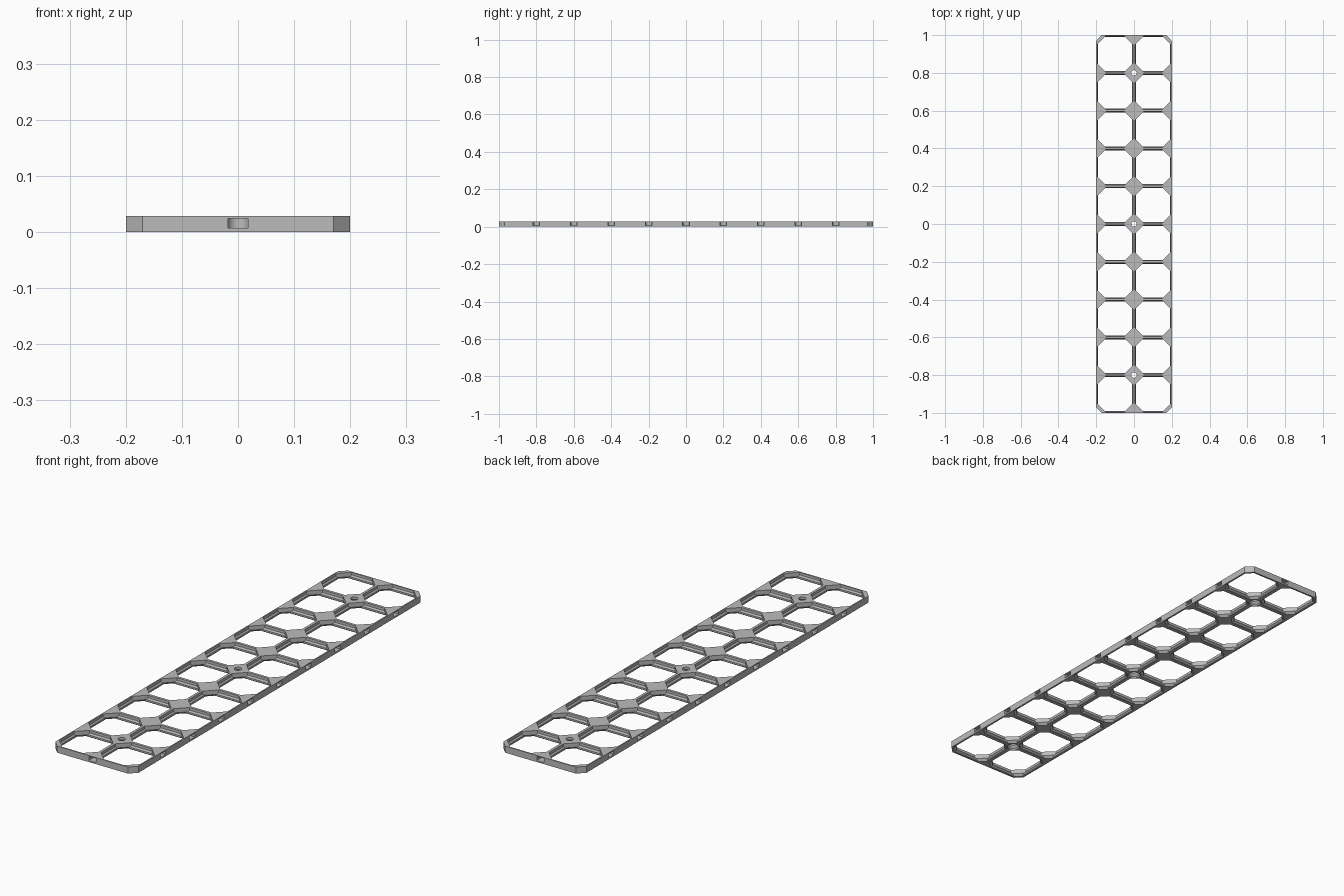
import bpy, bmesh
from math import pi, sin, cos, sqrt
from mathutils import Matrix, Vector

if "Cube" in bpy.data.objects:
    bpy.data.objects.remove(bpy.data.objects["Cube"])

MM = 1 / 140          # design unit: one cell is 28 units wide
CELL, THICK = 28, 4
COLS, ROWS = 2, 10
W, L = COLS * CELL / 2, ROWS * CELL / 2   # half sizes


def loft(bm, rings):
    """Closed solid through a stack of equal-length vertex rings."""
    rows = [[bm.verts.new(p) for p in ring] for ring in rings]
    for a, b in zip(rows, rows[1:]):
        for i in range(len(a)):
            j = (i + 1) % len(a)
            bm.faces.new((a[i], a[j], b[j], b[i]))
    bm.faces.new(rows[0][::-1])
    bm.faces.new(rows[-1])


def octagon(hx, hy, leg, z, cx=0, cy=0):
    """Rectangle with its four corners cut by a 45 degree leg."""
    quarter = [(hx, hy - leg), (hx - leg, hy)]
    pts = quarter + [(-x, y) for x, y in quarter[::-1]]
    pts += [(-x, -y) for x, y in pts]
    return [(cx + x, cy + y, z) for x, y in pts]


def circle(r, z, cx=0, cy=0, n=32):
    return [(cx + r * cos(2 * pi * i / n), cy + r * sin(2 * pi * i / n), z) for i in range(n)]


def to_object(name, bm):
    bmesh.ops.scale(bm, vec=Vector((MM, MM, MM)), verts=bm.verts)
    bmesh.ops.recalc_face_normals(bm, faces=bm.faces)
    mesh = bpy.data.meshes.new(name)
    bm.to_mesh(mesh)
    bm.free()
    obj = bpy.data.objects.new(name, mesh)
    bpy.context.collection.objects.link(obj)
    return obj


# Solid plate with cut corners
bm = bmesh.new()
loft(bm, [octagon(W, L, 4.2, 0), octagon(W, L, 4.2, THICK)])
plate = to_object("grid_panel", bm)

# Cell openings: height, rail half width, distance of corner face from cell corner
PROFILE = [(-1, 1.1, 4.17), (0, 1.1, 4.17), (0.4, 1.5, 4.57), (1.4, 1.5, 5.57),
           (2.4, 0.8, 5.57), (THICK + 1, 0.8, 5.57)]
bm = bmesh.new()
for c in range(COLS):
    for r in range(ROWS):
        cx, cy = (c + 0.5) * CELL - W, (r + 0.5) * CELL - L
        loft(bm, [octagon(CELL / 2 - wall, CELL / 2 - wall, d * sqrt(2) - 2 * wall, z, cx, cy)
                  for z, wall, d in PROFILE])

# Countersunk screw holes on the centre line
for y in (-4 * CELL, 0, 4 * CELL):
    loft(bm, [circle(rad, z, 0, y) for rad, z in
              ((3.6, -1), (3.6, 1), (2.05, 2.55), (2.05, THICK + 1))])


def connector_slot(x, y, turn):
    """Keyhole pocket going inward from an edge."""
    arc = [(2.6 * sin(a), 2.5 - 2.6 * cos(a)) for a in
           [1.25 + i * (2 * pi - 2.5) / 20 for i in range(21)]]
    outline = [(-2.45, -1), (2.45, -1)] + arc
    place = Matrix.Translation((x, y, 0)) @ Matrix.Rotation(turn, 4, 'Z')
    loft(bm, [[place @ Vector((px, py, z)) for px, py in outline] for z in (1, 3.4)])


# Connector pockets along all four edges
for k in range(1, ROWS):
    y = k * CELL - L
    connector_slot(W, y, pi / 2)
    connector_slot(-W, y, -pi / 2)
connector_slot(0, -L, 0)
connector_slot(0, L, pi)
cutter = to_object("opening_cutter", bm)
cutter.hide_render = True

# Cut everything out
mod = plate.modifiers.new("openings", 'BOOLEAN')
mod.operation = 'DIFFERENCE'
mod.solver = 'EXACT'
mod.object = cutter
bpy.ops.object.select_all(action='DESELECT')
bpy.context.view_layer.objects.active = plate
plate.select_set(True)
bpy.ops.object.modifier_apply(modifier=mod.name)
bpy.data.objects.remove(cutter)

# Plain grey finish
grey = bpy.data.materials.new("grey_plastic")
grey.use_nodes = True
colour = (0.5, 0.5, 0.5, 1)
grey.diffuse_color = colour
grey.node_tree.nodes["Principled BSDF"].inputs["Base Color"].default_value = colour
plate.data.materials.clear()
plate.data.materials.append(grey)
bpy.ops.object.shade_smooth_by_angle(angle=pi / 7)
